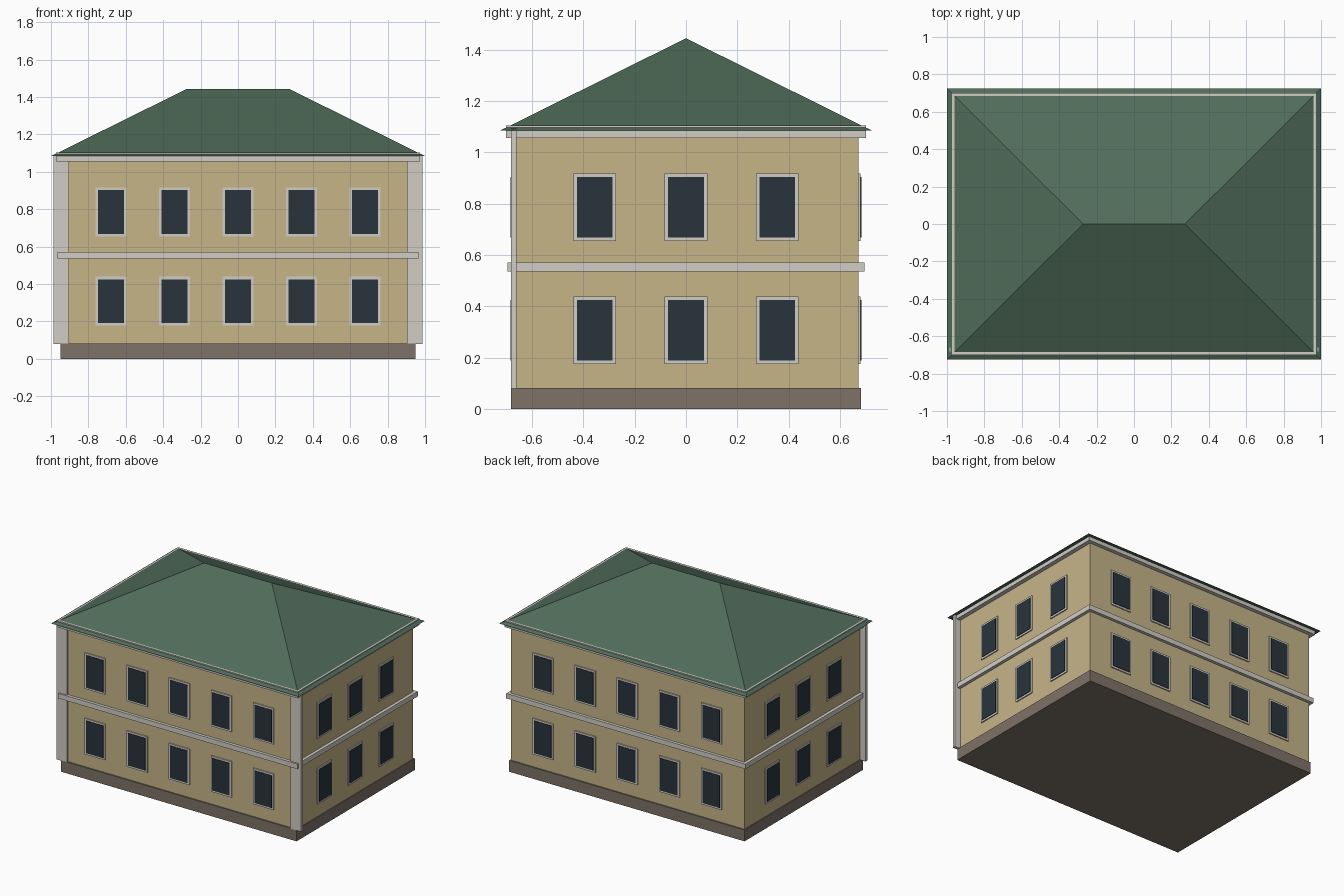
import bpy, bmesh
from math import pi
from mathutils import Matrix

if "Cube" in bpy.data.objects:
    bpy.data.objects.remove(bpy.data.objects["Cube"])


def material(name, rgb):
    m = bpy.data.materials.new(name)
    m.diffuse_color = (*rgb, 1)
    m.use_nodes = True
    m.node_tree.nodes["Principled BSDF"].inputs["Base Color"].default_value = m.diffuse_color
    return m


WALL = material("ochre_plaster", (0.57, 0.46, 0.25))
TRIM = material("pale_trim", (0.64, 0.61, 0.56))
STONE = material("plinth_stone", (0.21, 0.17, 0.14))
ROOF = material("green_roof", (0.08, 0.15, 0.10))
GLASS = material("dark_glass", (0.022, 0.034, 0.045))


def add_object(name, bm, mat):
    bmesh.ops.recalc_face_normals(bm, faces=bm.faces)
    me = bpy.data.meshes.new(name)
    bm.to_mesh(me)
    bm.free()
    me.materials.append(mat)
    ob = bpy.data.objects.new(name, me)
    bpy.context.collection.objects.link(ob)
    return ob


def box(name, centre, size, mat, turn=0):
    """Box of a given size; turn spins it about the world z axis."""
    bm = bmesh.new()
    m = (Matrix.Rotation(turn, 4, 'Z') @ Matrix.Translation(centre)
         @ Matrix.Diagonal((*size, 1)))
    bmesh.ops.create_cube(bm, size=1, matrix=m)
    return add_object(name, bm, mat)


def slab(name, hx, hy, z0, z1, mat):
    return box(name, (0, 0, (z0 + z1) / 2), (2 * hx, 2 * hy, z1 - z0), mat)


# Body: plinth, walls, belt course and cornice
WX, WY = 0.942, 0.672
slab("plinth", 0.95, 0.682, 0, 0.083, STONE)
slab("walls", WX, WY, 0.08, 1.085, WALL)
slab("belt_course", 0.965, 0.694, 0.536, 0.572, TRIM)
slab("cornice", 0.973, 0.70, 1.056, 1.104, TRIM)

# Corner pilasters on the front only
for side, s in (("left", -1), ("right", 1)):
    box("pilaster_" + side, (s * 0.945, -0.671, 0.5865), (0.084, 0.022, 1.013), TRIM)

# Hip roof: squeeze the top of a box into a ridge
bm = bmesh.new()
bmesh.ops.create_cube(bm, size=2)
for v in bm.verts:
    if v.co.z > 0:
        v.co = (0.272 * v.co.x, 0, 1.444)
    else:
        v.co = (1.0 * v.co.x, 0.725 * v.co.y, 1.084)
bmesh.ops.remove_doubles(bm, verts=bm.verts, dist=1e-4)
add_object("hip_roof", bm, ROOF)

# Windows: pale frame with slightly proud dark pane, on all four sides
long_side = [-0.68, -0.34, 0, 0.34, 0.68]
short_side = [-0.355, 0, 0.355]
sides = [("front", 0, WY, long_side), ("right", pi / 2, WX, short_side),
         ("back", pi, WY, long_side), ("left", -pi / 2, WX, short_side)]
for side, turn, d, offsets in sides:
    for floor, z in (("lower", 0.308), ("upper", 0.786)):
        for i, x in enumerate(offsets, 1):
            tag = f"{side}_{floor}_{i}"
            box("window_frame_" + tag, (x, -d, z), (0.166, 0.016, 0.262), TRIM, turn)
            box("window_pane_" + tag, (x, -d, z), (0.139, 0.024, 0.235), GLASS, turn)
